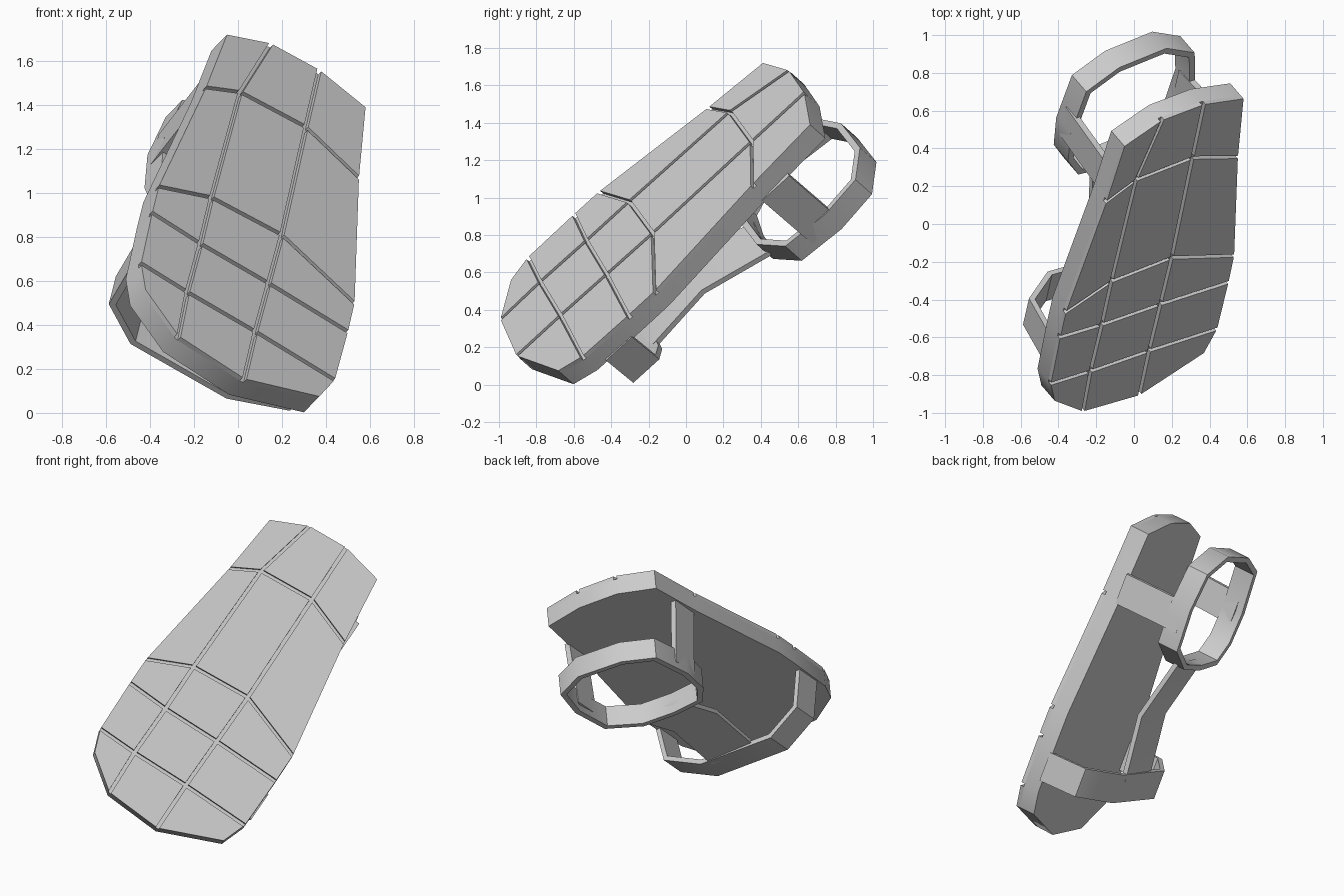
import bpy, bmesh, math
from mathutils import Vector

cube = bpy.data.objects.get("Cube")
if cube:
    bpy.data.objects.remove(cube)

# Tilted frame of the shield: across, along and outward
OUT = Vector((0.544, -0.63, 0.558)).normalized()
ACROSS = Vector((0.82, 0.265, -0.5))
ACROSS = (ACROSS - OUT * ACROSS.dot(OUT)).normalized()
ALONG = OUT.cross(ACROSS)
FACE = 0.672          # distance of the front face along OUT
THICK, GROOVE, GAP = 0.13, 0.025, 0.011

grey = bpy.data.materials.new("plain grey")
grey.use_nodes = True
grey.diffuse_color = (0.6, 0.6, 0.6, 1)
grey.node_tree.nodes["Principled BSDF"].inputs["Base Color"].default_value = (0.6, 0.6, 0.6, 1)
parts = []


def at(u, v, n):
    return ACROSS * u + ALONG * v + OUT * n


def on_face(x, z):
    """Point of the front face plane at a given x and z."""
    return Vector((x, (OUT.x * x + OUT.z * z - FACE) / -OUT.y, z))


def finish(name, bm):
    bmesh.ops.recalc_face_normals(bm, faces=bm.faces)
    mesh = bpy.data.meshes.new(name)
    bm.to_mesh(mesh)
    bm.free()
    mesh.materials.append(grey)
    obj = bpy.data.objects.new(name, mesh)
    bpy.context.collection.objects.link(obj)
    parts.append(obj)
    return obj


def prism(name, loop, shift):
    bm = bmesh.new()
    top = [bm.verts.new(p) for p in loop]
    low = [bm.verts.new(p + shift) for p in loop]
    bm.faces.new(top)
    bm.faces.new(low[::-1])
    for i in range(len(loop)):
        k = (i + 1) % len(loop)
        bm.faces.new((top[i], low[i], low[k], top[k]))
    return finish(name, bm)


def band(name, path, shift, thickness, closed=False):
    """Flat ribbon swept from a path along shift, then thickened."""
    bm = bmesh.new()
    a = [bm.verts.new(p) for p in path]
    b = [bm.verts.new(p + shift) for p in path]
    count = len(path)
    for i in range(count if closed else count - 1):
        k = (i + 1) % count
        bm.faces.new((a[i], a[k], b[k], b[i]))
    obj = finish(name, bm)
    mod = obj.modifiers.new("thickness", 'SOLIDIFY')
    mod.thickness = thickness
    mod.offset = 0
    mod.use_even_offset = True
    return obj


# Panel corners as rows from the upper end down, x and z on the face
rows = [
    [(-0.05, 1.72), (0.15, 1.68), (0.37, 1.56), (0.58, 1.39)],
    [(-0.145, 1.48), (0.01, 1.46), (0.31, 1.30), (0.55, 1.07)],
    [(-0.36, 1.03), (-0.12, 0.98), (0.20, 0.81), (0.53, 0.50)],
    [(-0.39, 0.91), (-0.17, 0.77), (0.14, 0.59), (0.50, 0.37)],
    [(-0.44, 0.68), (-0.23, 0.55), (0.08, 0.37), (0.44, 0.15)],
    [(-0.42, 0.56), (-0.27, 0.35), (0.03, 0.155), (0.37, 0.075)],
]
grid = [[on_face(*p) for p in row] for row in rows]
R, K = len(grid) - 1, len(grid[0]) - 1

# Shield body below the grooves
outline = (grid[0] + [r[K] for r in grid[1:R]] + grid[R][::-1]
           + [r[0] for r in grid[R - 1:0:-1]])
prism("shield_body", [p - OUT * GROOVE for p in outline], -OUT * (THICK - GROOVE))


# Raised panels, pulled back from each groove
def corner(i, j, i2, j2):
    p = grid[i][j].copy()
    if 0 < i < R:
        p += (grid[i2][j] - grid[i][j]).normalized() * GAP
    if 0 < j < K:
        p += (grid[i][j2] - grid[i][j]).normalized() * GAP
    return p


for i in range(R):
    for j in range(K):
        loop = [corner(i, j, i + 1, j + 1), corner(i, j + 1, i + 1, j),
                corner(i + 1, j + 1, i, j), corner(i + 1, j, i, j + 1)]
        prism(f"panel_{i + 1}_{j + 1}", loop, -OUT * GROOVE)

# Grip ring behind the upper half
ring = [(-0.54, 1.50), (-0.25, 1.53), (-0.06, 1.43), (-0.01, 1.2), (-0.04, 0.93),
        (-0.23, 0.80), (-0.45, 0.78), (-0.65, 0.80), (-0.735, 0.92),
        (-0.76, 1.12), (-0.72, 1.40)]
band("grip_ring", [at(u, v, 0.075) for u, v in ring], OUT * 0.14, 0.035, True)

# Arms joining the ring to the shield edges
for name, u_plate, u_ring in (("left_ring_arm", 0.0, -0.025), ("right_ring_arm", -0.79, -0.75)):
    band(name, [at(u_plate, 1.03, 0.56), at(u_ring, 1.03, 0.12)], ALONG * 0.2, 0.035)

# Lower band wrapping behind the shield
wrap = [(-0.91, 0.56), (-0.86, 0.30), (-0.66, 0.17), (-0.15, 0.19), (0.10, 0.32), (0.135, 0.56)]
band("lower_band", [at(u, -0.16, n) for u, n in wrap], ALONG * 0.19, 0.03)

# Bent strap from the lower band to the ring
strap = [(-0.02, 0.185), (0.40, 0.235), (0.80, 0.13)]
band("connecting_strap", [at(-0.52, v, n) for v, n in strap], ACROSS * 0.32, 0.03)

# Apply thickness and shade
bpy.ops.object.select_all(action='DESELECT')
for obj in parts:
    obj.select_set(True)
bpy.context.view_layer.objects.active = parts[0]
bpy.ops.object.convert(target='MESH')
bpy.ops.object.shade_smooth_by_angle(angle=math.radians(35))
